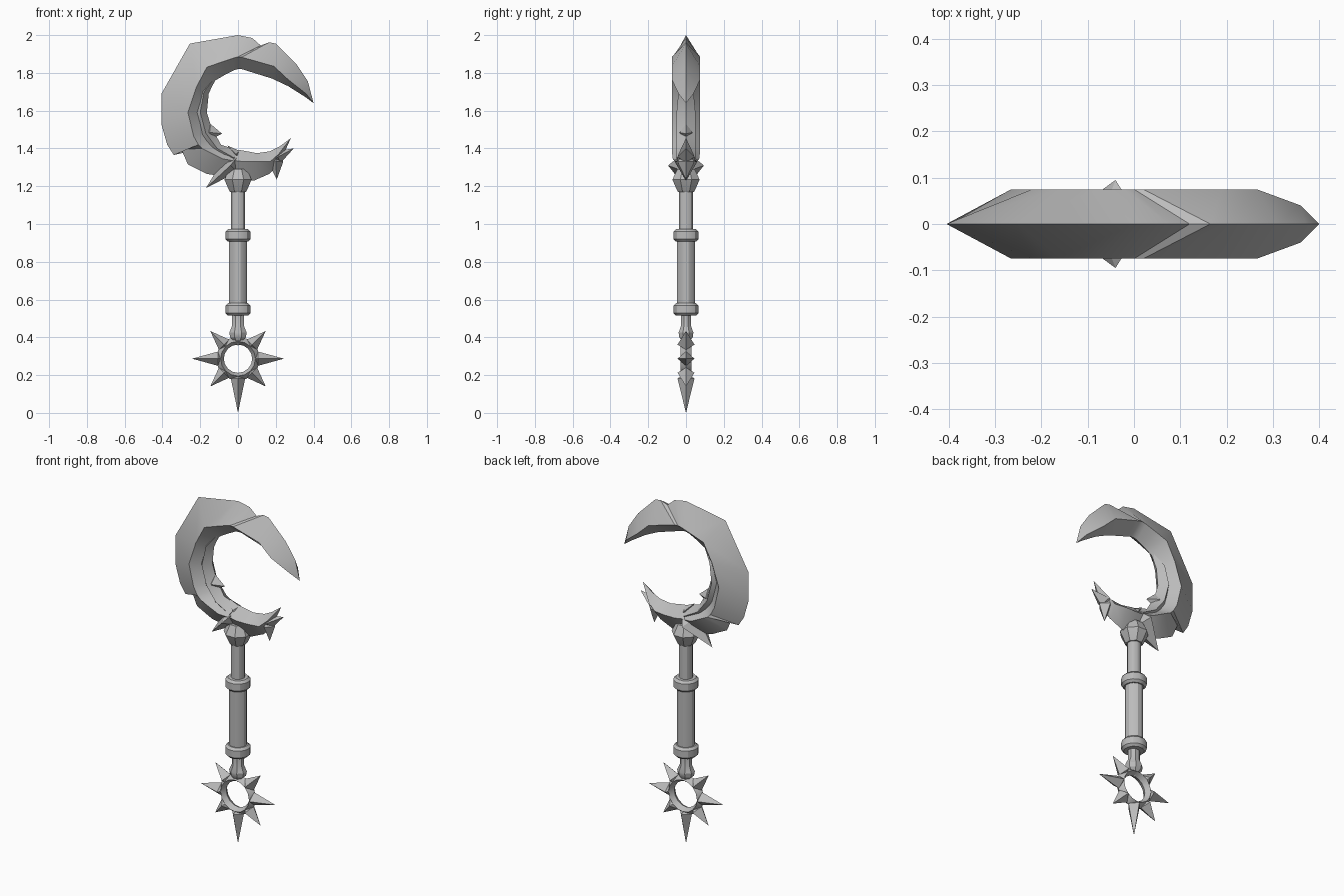
import bpy, bmesh, math
from mathutils import Vector

cube = bpy.data.objects.get("Cube")
if cube:
    bpy.data.objects.remove(cube)

steel = bpy.data.materials.new("grey_steel")
steel.use_nodes = True
GREY = (0.5, 0.5, 0.5, 1)
steel.diffuse_color = GREY
steel.node_tree.nodes["Principled BSDF"].inputs["Base Color"].default_value = GREY


def finish(name, bm, angle=30):
    bmesh.ops.remove_doubles(bm, verts=bm.verts[:], dist=0.0005)
    bmesh.ops.recalc_face_normals(bm, faces=bm.faces[:])
    mesh = bpy.data.meshes.new(name)
    bm.to_mesh(mesh)
    bm.free()
    mesh.materials.append(steel)
    obj = bpy.data.objects.new(name, mesh)
    bpy.context.collection.objects.link(obj)
    bpy.ops.object.select_all(action="DESELECT")
    obj.select_set(True)
    bpy.context.view_layer.objects.active = obj
    bpy.ops.object.shade_smooth_by_angle(angle=math.radians(angle))
    return obj


def skin(bm, rings):
    """Bridge successive closed rings of points and cap both ends."""
    rows = [[bm.verts.new(p) for p in ring] for ring in rings]
    n = len(rows[0])
    for a, b in zip(rows, rows[1:]):
        for i in range(n):
            j = (i + 1) % n
            bm.faces.new((a[i], a[j], b[j], b[i]))
    bm.faces.new(rows[0])
    bm.faces.new(rows[-1])


def diamond_loft(name, stations):
    """Each station: outer x z, ridge x z, inner x z, half depth."""
    bm = bmesh.new()
    skin(bm, [[(ox, 0, oz), (rx, -h, rz), (ix, 0, iz), (rx, h, rz)]
              for ox, oz, rx, rz, ix, iz, h in stations])
    return finish(name, bm)


def spike(name, back, base, tip, width, depth):
    """Four-sided double pyramid lying in the x-z plane."""
    back, base, tip = (Vector((p[0], 0, p[1])) for p in (back, base, tip))
    along = (tip - back).normalized()
    side = Vector((-along.z, 0, along.x)) * width
    out = Vector((0, depth, 0))
    bm = bmesh.new()
    skin(bm, [[back] * 4, [base + side, base + out, base - side, base - out], [tip] * 4])
    return finish(name, bm, 20)


def turned(name, profile, sides=12, flat=1):
    """Turn a radius, height profile around z."""
    bm = bmesh.new()
    turn = [math.tau * (i + 0.5) / sides for i in range(sides)]
    skin(bm, [[(r * math.cos(a), r * math.sin(a) * flat, z) for a in turn]
              for r, z in profile])
    return finish(name, bm)


# Hooked blade, from its point round to the guard
diamond_loft("blade", [
    (.40, 1.64, .40, 1.64, .40, 1.64, 0),
    (.37, 1.755, .36, 1.69, .36, 1.67, .04),
    (.31, 1.845, .265, 1.765, .265, 1.73, .075),
    (.2, 1.955, .19, 1.835, .18, 1.77, .075),
    (.165, 1.962, .02, 1.883, .02, 1.82, .075),
    (.12, 1.945, 0, 1.885, 0, 1.82, .075),
    (.075, 1.985, -.02, 1.88, -.02, 1.815, .075),
    (0, 2, -.08, 1.86, -.06, 1.795, .075),
    (-.255, 1.955, -.165, 1.83, -.12, 1.76, .075),
    (-.405, 1.69, -.22, 1.725, -.165, 1.68, .075),
    (-.405, 1.525, -.265, 1.59, -.19, 1.59, .075),
    (-.375, 1.42, -.235, 1.465, -.16, 1.48, .075),
    (-.34, 1.365, -.21, 1.42, -.14, 1.45, .075),
    (-.3, 1.395, -.19, 1.4, -.12, 1.43, .075),
    (-.265, 1.315, -.16, 1.385, -.1, 1.415, .075),
    (-.165, 1.265, -.08, 1.345, -.06, 1.4, .07),
    (-.06, 1.25, 0, 1.33, 0, 1.39, .05)])

# Rib lining the inside of the blade
diamond_loft("inner_rib", [
    (-.11, 1.79, -.11, 1.79, -.11, 1.79, 0),
    (-.2, 1.71, -.18, 1.7, -.155, 1.69, .04),
    (-.235, 1.59, -.2, 1.59, -.165, 1.59, .05),
    (-.21, 1.46, -.17, 1.48, -.14, 1.51, .05),
    (-.14, 1.36, -.11, 1.4, -.09, 1.42, .05),
    (-.02, 1.3, -.02, 1.35, 0, 1.39, .05)])

# Guard arm and its thorns
diamond_loft("guard_arm", [
    (-.06, 1.4, -.05, 1.34, -.04, 1.26, .05),
    (.02, 1.39, .03, 1.33, .02, 1.235, .06),
    (.1, 1.375, .1, 1.33, .085, 1.23, .06),
    (.17, 1.385, .17, 1.33, .165, 1.265, .05),
    (.22, 1.41, .215, 1.37, .215, 1.31, .04),
    (.28, 1.455, .28, 1.455, .28, 1.455, 0)])
spike("guard_side_thorn", (.15, 1.32), (.21, 1.355), (.295, 1.4), .035, .045)
spike("guard_lower_thorn", (.2, 1.39), (.2, 1.33), (.205, 1.235), .04, .045)
spike("guard_upper_thorn", (.02, 1.33), (-.01, 1.37), (-.055, 1.415), .025, .04)
spike("guard_cross_spike", (.02, 1.385), (-.04, 1.31), (-.17, 1.19), .05, .095)
spike("inner_thorn", (-.19, 1.49), (-.15, 1.485), (-.085, 1.478), .045, .035)

# Handle
turned("guard_knob", [(.045, 1.17), (.052, 1.18), (.078, 1.235), (.05, 1.29)], 8)
turned("upper_shaft", [(.037, .95), (.037, 1.19)])
turned("grip", [(.048, .56), (.048, .93)])
for name, z in (("lower_collar", .548), ("upper_collar", .94)):
    turned(name, [(.055, z - .033), (.068, z - .02), (.068, z + .02), (.055, z + .033)])
turned("lower_shaft", [(.034, .53), (.034, .46), (.05, .425), (.045, .4), (0, .355)], 8, .85)

# Pommel ring with radiating spikes
CENTRE = .287
bm = bmesh.new()
section = [(.075, 0), (.092, .03), (.115, 0), (.092, -.03)]
rows = []
for i in range(16):
    a = math.tau * i / 16
    rows.append([bm.verts.new((r * math.cos(a), y, CENTRE + r * math.sin(a))) for r, y in section])
for i in range(16):
    a, b = rows[i - 1], rows[i]
    for j in range(4):
        bm.faces.new((a[j - 1], a[j], b[j], b[j - 1]))
finish("pommel_ring", bm)

for i in range(8):
    if i == 2:
        continue
    a = math.tau * i / 8
    reach = CENTRE if i == 6 else (.243 if i % 2 == 0 else .208)

    def at(r):
        return (r * math.cos(a), CENTRE + r * math.sin(a))
    spike("pommel_spike", at(.075), at(.105), at(reach), .038, .045)
